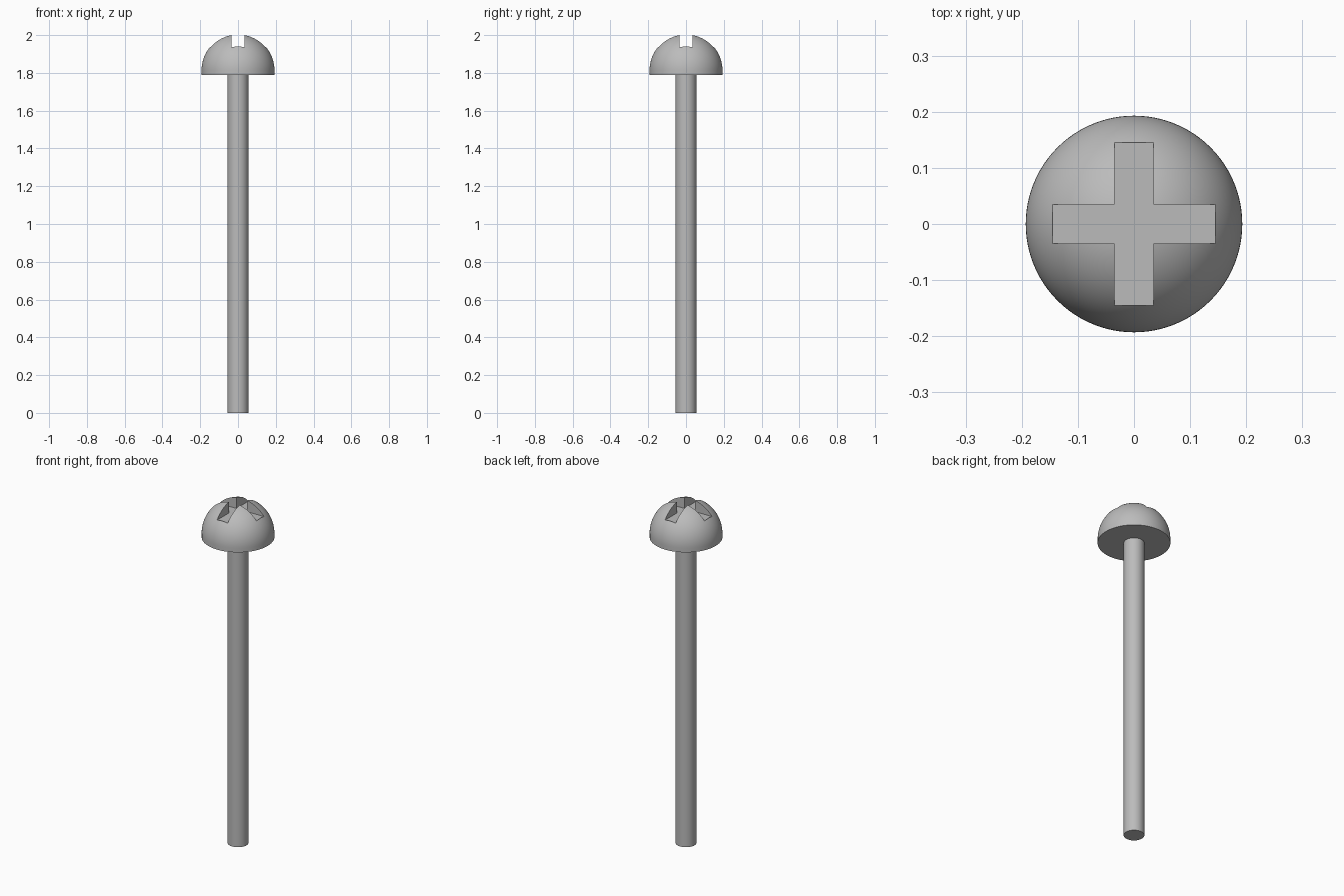
import bpy
import bmesh
from math import sin, cos, pi, radians
from mathutils import Matrix, Vector

cube = bpy.data.objects.get("Cube")
if cube:
    bpy.data.objects.remove(cube, do_unlink=True)

HEAD_R, SHAFT_R = 0.193, 0.055
HEAD_BASE, DOME_CENTRE = 1.79, 1.813
SLOT_HALF, SLOT_REACH, SLOT_FLOOR = 0.0345, 0.1455, 1.935

steel = bpy.data.materials.new("grey steel")
steel.use_nodes = True
grey = (0.5, 0.5, 0.5, 1)
steel.diffuse_color = grey
steel.node_tree.nodes["Principled BSDF"].inputs["Base Color"].default_value = grey


def add_object(name, bm):
    bmesh.ops.recalc_face_normals(bm, faces=bm.faces)
    mesh = bpy.data.meshes.new(name)
    bm.to_mesh(mesh)
    bm.free()
    mesh.materials.append(steel)
    obj = bpy.data.objects.new(name, mesh)
    bpy.context.collection.objects.link(obj)
    return obj


def lathe(name, profile, steps=96):
    """Spin a profile of (radius, height) points around z."""
    bm = bmesh.new()
    verts = [bm.verts.new((r, 0, z)) for r, z in profile]
    edges = [bm.edges.new(pair) for pair in zip(verts, verts[1:])]
    bmesh.ops.spin(bm, geom=verts + edges, cent=(0, 0, 0), axis=(0, 0, 1),
                   angle=2 * pi, steps=steps, use_merge=True)
    bmesh.ops.remove_doubles(bm, verts=bm.verts, dist=1e-5)
    return add_object(name, bm)


def select_only(obj):
    bpy.ops.object.select_all(action='DESELECT')
    obj.select_set(True)
    bpy.context.view_layer.objects.active = obj


# Straight round shaft
shaft = lathe("shaft", [(0, 0), (SHAFT_R, 0), (SHAFT_R, HEAD_BASE), (0, HEAD_BASE)])

# Domed head with a short straight rim
rings = 32
arc = [(HEAD_R * cos(i / rings * pi / 2), DOME_CENTRE + HEAD_R * sin(i / rings * pi / 2))
       for i in range(rings)]
head = lathe("head", [(0, HEAD_BASE), (HEAD_R, HEAD_BASE)] + arc
             + [(0, DOME_CENTRE + HEAD_R)])

# Cross-shaped cutter for the drive slots
bm = bmesh.new()
outline = []
for quarter in range(4):
    turn = Matrix.Rotation(quarter * pi / 2, 3, 'Z')
    for x, y in ((SLOT_REACH, -SLOT_HALF), (SLOT_REACH, SLOT_HALF), (SLOT_HALF, SLOT_HALF)):
        outline.append(bm.verts.new(turn @ Vector((x, y, SLOT_FLOOR))))
floor = bm.faces.new(outline)
top = bmesh.ops.extrude_face_region(bm, geom=[floor], use_keep_orig=True)["geom"]
bmesh.ops.translate(bm, vec=(0, 0, 0.2),
                    verts=[v for v in top if isinstance(v, bmesh.types.BMVert)])
cutter = add_object("cross_cutter", bm)

cut = head.modifiers.new("cross slots", 'BOOLEAN')
cut.operation = 'DIFFERENCE'
cut.solver = 'EXACT'
cut.object = cutter
select_only(head)
bpy.ops.object.modifier_apply(modifier=cut.name)
bpy.data.objects.remove(cutter, do_unlink=True)

# Smooth round surfaces, crisp slot and rim edges
for part in (shaft, head):
    select_only(part)
    bpy.ops.object.shade_smooth_by_angle(angle=radians(30))
